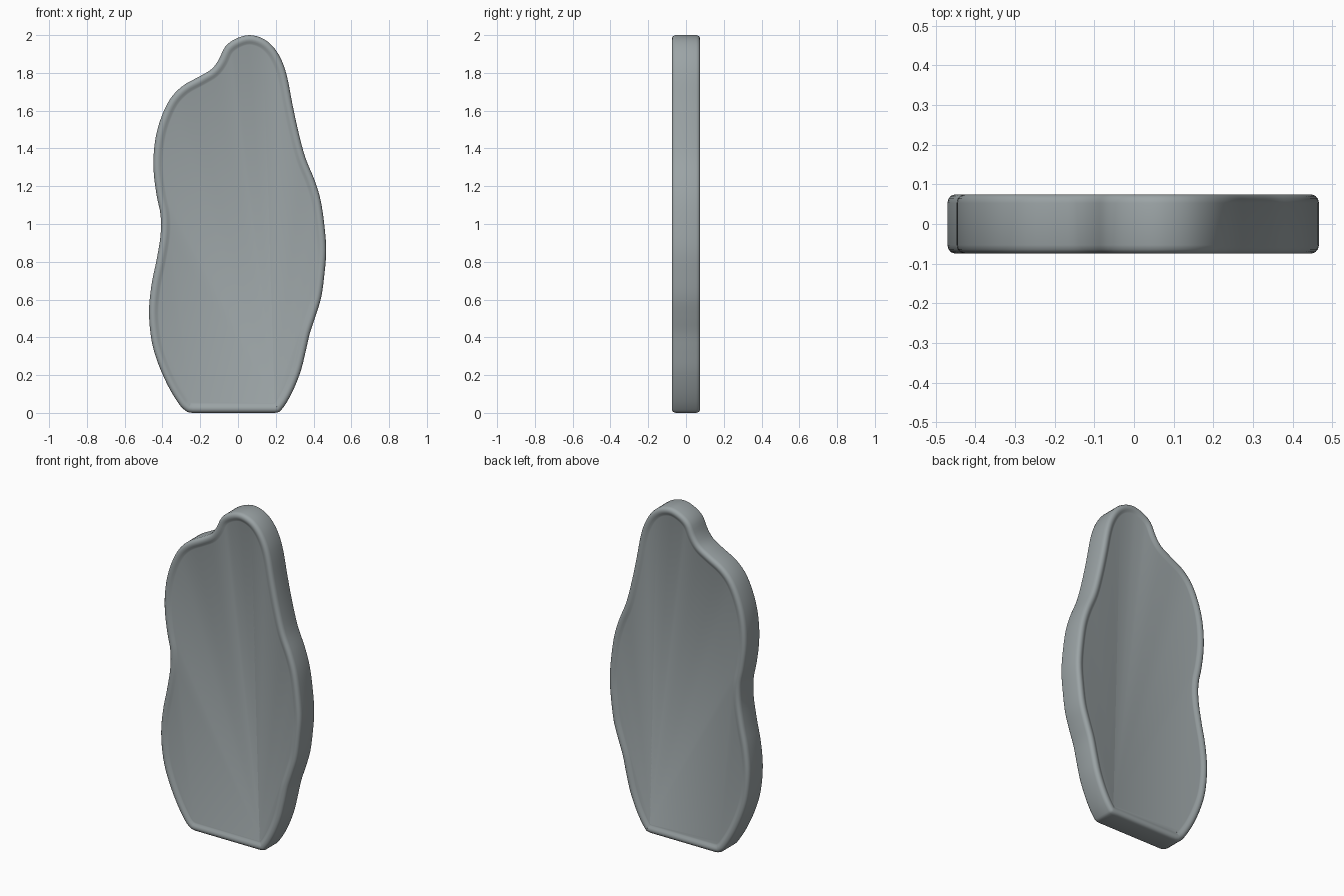
import bpy, bmesh
from mathutils import Vector

if "Cube" in bpy.data.objects:
    bpy.data.objects.remove(bpy.data.objects["Cube"])

# Outline in x, z: anticlockwise seen from the front
outline = [
    (-0.24, 0), (-0.1, 0), (0.06, 0), (0.195, 0), (0.235, 0.023), (0.285, 0.105),
    (0.33, 0.215), (0.357, 0.32), (0.38, 0.42), (0.41, 0.51), (0.44, 0.61),
    (0.457, 0.73), (0.467, 0.86), (0.457, 0.995), (0.437, 1.127), (0.405, 1.233),
    (0.357, 1.35), (0.32, 1.487), (0.288, 1.635), (0.262, 1.77), (0.235, 1.857),
    (0.193, 1.93), (0.135, 1.98), (0.06, 2.0), (-0.013, 1.98), (-0.068, 1.938),
    (-0.103, 1.868), (-0.14, 1.82), (-0.2, 1.783), (-0.294, 1.73), (-0.363, 1.656),
    (-0.415, 1.54), (-0.442, 1.418), (-0.447, 1.286), (-0.431, 1.153),
    (-0.41, 1.048), (-0.41, 0.94), (-0.431, 0.81), (-0.458, 0.677), (-0.471, 0.534),
    (-0.458, 0.386), (-0.426, 0.27), (-0.373, 0.148), (-0.32, 0.058), (-0.285, 0.017)]


def smooth_loop(pts, steps=4):
    """Closed Catmull-Rom curve through the points."""
    p = [Vector(q) for q in pts]
    n, out = len(p), []
    for i in range(n):
        a, b, c, d = p[i - 1], p[i], p[(i + 1) % n], p[(i + 2) % n]
        for s in range(steps):
            t = s / steps
            out.append(0.5 * (2 * b + (c - a) * t + (2 * a - 5 * b + 4 * c - d) * t * t
                              + (3 * b - a - 3 * c + d) * t ** 3))
    for v in out:
        v.y = min(max(v.y, 0), 2)
    return out


loop = smooth_loop(outline)
n = len(loop)
# Inward normals, averaged so that inset rings stay clean
normals = []
for i in range(n):
    t = loop[(i + 2) % n] - loop[i - 2]
    normals.append(Vector((-t.y, t.x)).normalized())

# Rim section: inset from the outline, and y; rounded edge then shallow recess
half = [(0.052, 0.064), (0.045, 0.066), (0.036, 0.071), (0.027, 0.0745), (0.018, 0.0745),
        (0.009, 0.071), (0.003, 0.064), (0, 0.053)]
section = [(d, -y) for d, y in half] + [(d, y) for d, y in reversed(half)]

bm = bmesh.new()
rings = []
for d, y in section:
    ring = []
    for p, m in zip(loop, normals):
        q = p + m * d
        ring.append(bm.verts.new((q.x, y, q.y)))
    rings.append(ring)
for r0, r1 in zip(rings, rings[1:]):
    for i in range(n):
        j = (i + 1) % n
        bm.faces.new((r0[i], r0[j], r1[j], r1[i]))
bm.faces.new(rings[0])
bm.faces.new(rings[-1][::-1])
bmesh.ops.recalc_face_normals(bm, faces=bm.faces[:])
for f in bm.faces:
    f.smooth = True

mesh = bpy.data.meshes.new("rimmed_slab")
bm.to_mesh(mesh)
bm.free()
slab = bpy.data.objects.new("rimmed_slab", mesh)
bpy.context.collection.objects.link(slab)

# Single cool grey colour
grey = bpy.data.materials.new("cool_grey")
grey.diffuse_color = (0.33, 0.37, 0.38, 1)
grey.use_nodes = True
grey.node_tree.nodes["Principled BSDF"].inputs["Base Color"].default_value = grey.diffuse_color
mesh.materials.append(grey)

bpy.context.view_layer.objects.active = slab
slab.select_set(True)
bpy.ops.object.shade_smooth_by_angle(angle=0.7)
